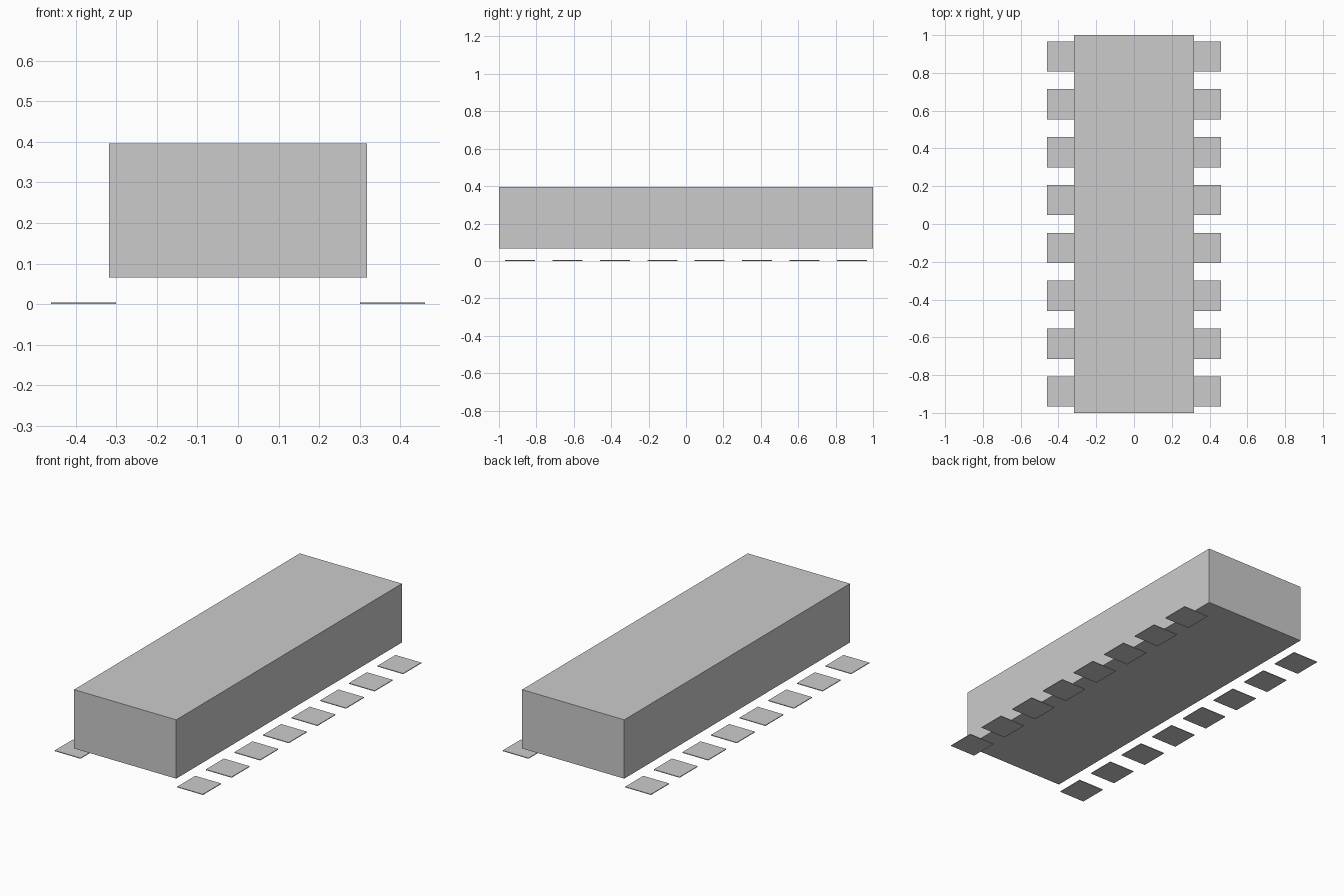
import bpy

cube = bpy.data.objects.get("Cube")
if cube:
    bpy.data.objects.remove(cube, do_unlink=True)

# Single grey for the package and its pads
grey = bpy.data.materials.new("light_grey")
grey.use_nodes = True
colour = (0.6, 0.6, 0.6, 1)
grey.diffuse_color = colour
grey.node_tree.nodes["Principled BSDF"].inputs["Base Color"].default_value = colour


def box(name, centre, size):
    bpy.ops.mesh.primitive_cube_add(size=1, location=centre)
    obj = bpy.context.object
    obj.name = name
    obj.scale = size
    bpy.ops.object.transform_apply(location=False, rotation=False, scale=True)
    obj.data.materials.append(grey)
    return obj


# Package body, floating above the pads
bottom, top = 0.066, 0.396
box("package_body", (0, 0, (bottom + top) / 2), (0.634, 2, top - bottom))

# Two rows of thin square contact pads
count, pitch, pad, thick = 8, 0.2535, 0.16, 0.004
for side, sign in (("left", 1), ("right", -1)):
    for i in range(count):
        y = (i - (count - 1) / 2) * pitch
        box(f"{side}_pad_{i + 1}", (sign * 0.38, y, thick / 2), (pad, pad, thick))
